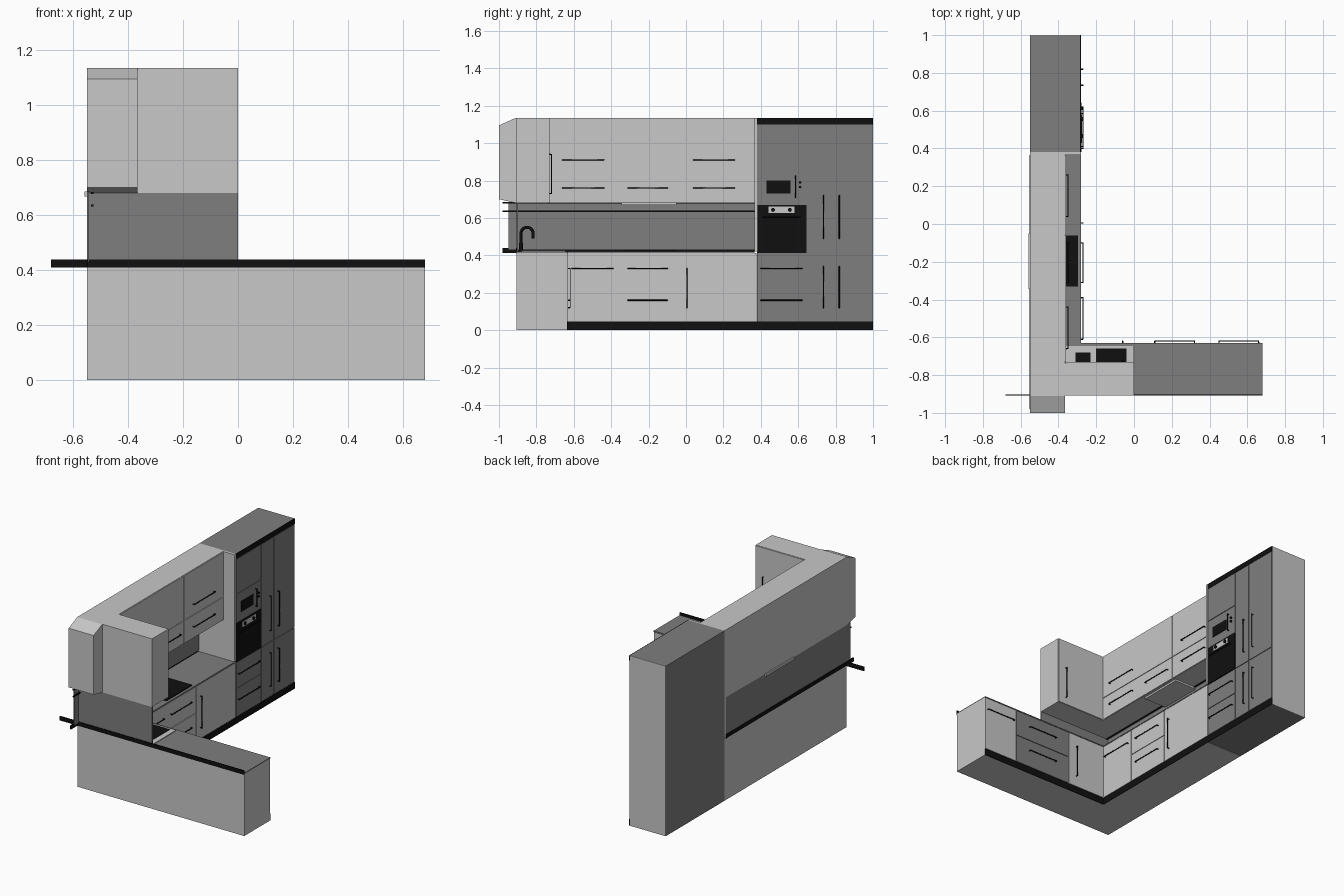
import bpy
import math
from mathutils import Vector

cube = bpy.data.objects.get("Cube")
if cube:
    bpy.data.objects.remove(cube, do_unlink=True)


def material(name, value):
    m = bpy.data.materials.new(name)
    m.use_nodes = True
    color = (value, value, value, 1)
    m.diffuse_color = color
    m.node_tree.nodes["Principled BSDF"].inputs["Base Color"].default_value = color
    return m


LIGHT = material("light grey", 0.58)
DARK = material("dark grey", 0.21)
BLACK = material("black", 0.005)


def mesh_object(name, verts, faces, mat):
    me = bpy.data.meshes.new(name)
    me.from_pydata(verts, [], faces)
    me.materials.append(mat)
    ob = bpy.data.objects.new(name, me)
    bpy.context.collection.objects.link(ob)
    return ob


def prism(name, x, profile, mat):
    """Extrude a (y, z) profile along x."""
    n = len(profile)
    verts = [(px, y, z) for px in x for y, z in profile]
    faces = [(i, (i + 1) % n, n + (i + 1) % n, n + i) for i in range(n)]
    faces += [tuple(reversed(range(n))), tuple(range(n, 2 * n))]
    return mesh_object(name, verts, faces, mat)


def box(name, x, y, z, mat):
    return prism(name, x, [(y[0], z[0]), (y[1], z[0]), (y[1], z[1]), (y[0], z[1])], mat)


def tube(name, points, radius, mat):
    cu = bpy.data.curves.new(name, "CURVE")
    cu.dimensions = "3D"
    cu.bevel_depth = radius
    cu.bevel_resolution = 2
    cu.use_fill_caps = True
    sp = cu.splines.new("POLY")
    sp.points.add(len(points) - 1)
    for p, co in zip(sp.points, points):
        p.co = (*co, 1)
    cu.materials.append(mat)
    ob = bpy.data.objects.new(name, cu)
    bpy.context.collection.objects.link(ob)
    return ob


def handle(name, a, b, out):
    """Bar between a and b standing off the door, with two feet."""
    a, b, out = Vector(a), Vector(b), Vector(out) * 0.011
    tube(name, [a, a + out, b + out, b], 0.0035, BLACK)


GAP = 0.002
X_OUT, Y_OUT = (1, 0, 0), (0, 1, 0)


def door_x(name, x, y, z, mat):
    """Thin front facing +x."""
    box(name, (x - 0.006, x), (y[0] + GAP, y[1] - GAP), (z[0] + GAP, z[1] - GAP), mat)


def door_y(name, y, x, z, mat):
    """Thin front facing +y."""
    box(name, (x[0] + GAP, x[1] - GAP), (y - 0.006, y), (z[0] + GAP, z[1] - GAP), mat)


FX, FY = -0.28, -0.63      # front planes of the two base runs
TOP, PLINTH = 0.42, 0.045

# Base cabinets, plinths and worktops
box("base_main", (-0.55, FX - 0.005), (FY - 0.005, 0.378), (0, 0.413), LIGHT)
box("base_return", (-0.55, 0.68), (-0.905, FY - 0.005), (0, 0.413), LIGHT)
box("plinth_main", (FX - 0.005, FX - 0.001), (FY, 1.0), (0, PLINTH), BLACK)
box("plinth_return", (FX, 0.68), (FY - 0.005, FY - 0.001), (0, PLINTH), BLACK)
box("worktop_main", (-0.55, FX), (FY, 0.365), (0.413, TOP), DARK)
box("worktop_return", (-0.55, 0.68), (-0.905, FY), (0.413, TOP), DARK)

# Black edging strips along the outer sides of the worktop
box("edge_strip_front", (-0.68, 0.68), (-0.909, -0.903), (0.41, 0.438), BLACK)
box("edge_strip_side", (-0.553, -0.546), (-0.98, 0.365), (0.412, 0.438), BLACK)

# Main run fronts
BASE = (PLINTH, 0.413)
door_x("base_door_corner", FX, (FY, -0.36), BASE, LIGHT)
for z in ((PLINTH, 0.235), (0.235, 0.413)):
    door_x("base_drawer", FX, (-0.36, -0.04), z, LIGHT)
door_x("base_door_end", FX, (-0.04, 0.378), BASE, LIGHT)
for y0, y1, z in ((-0.61, -0.39, 0.33), (-0.31, -0.1, 0.33), (-0.31, -0.1, 0.16)):
    handle("base_handle", (FX, y0, z), (FX, y1, z), X_OUT)
handle("base_handle_upright", (FX, 0.005, 0.12), (FX, 0.005, 0.33), X_OUT)

# Return run fronts
door_y("return_door_end", FY, (0.43, 0.68), BASE, LIGHT)
for z in ((PLINTH, 0.235), (0.235, 0.413)):
    door_y("return_drawer", FY, (0, 0.43), z, DARK)
door_y("return_door_corner", FY, (FX, 0), BASE, LIGHT)
for x0, x1, z in ((0.45, 0.66, 0.33), (0.11, 0.32, 0.33), (0.11, 0.32, 0.16)):
    handle("return_handle", (x0, FY, z), (x1, FY, z), Y_OUT)
handle("return_handle_upright", (-0.06, FY, 0.12), (-0.06, FY, 0.33), Y_OUT)

# Backsplashes with rails
box("backsplash_side", (-0.55, -0.543), (-0.95, 0.365), (0.43, 0.685), DARK)
box("backsplash_front", (-0.545, 0), (-0.906, -0.899), (TOP, 0.685), DARK)
for z in (0.635, 0.68):
    box("rail", (-0.535, -0.527), (-0.98, 0.365), (z - 0.004, z + 0.004), BLACK)

# Wall cabinets, the long one with a sloping front end
prism("wall_cabinet_long", (-0.55, -0.366),
      [(-1, 0.70), (-0.91, 0.68), (0.365, 0.68), (0.365, 1.135), (-0.91, 1.135), (-1, 1.095)], LIGHT)
box("wall_cabinet_return", (-0.366, 0), (-0.907, -0.735), (0.68, 1.135), LIGHT)
door_y("wall_door_return", -0.73, (-0.36, 0), (0.68, 1.135), LIGHT)
handle("wall_handle_return", (-0.06, -0.73, 0.73), (-0.06, -0.73, 0.94), Y_OUT)
for y in ((-0.73, -0.06), (-0.06, 0.365)):
    for z in ((0.68, 0.835), (0.835, 1.135)):
        door_x("wall_door", -0.36, y, z, LIGHT)
for y0, y1, z in ((-0.66, -0.44, 0.91), (-0.66, -0.44, 0.76), (-0.31, -0.1, 0.76),
                  (0.04, 0.26, 0.91), (0.04, 0.26, 0.76)):
    handle("wall_handle", (-0.36, y0, z), (-0.36, y1, z), X_OUT)

# Extractor hood and hob
box("hood", (-0.558, -0.38), (-0.345, -0.05), (0.668, 0.685), LIGHT)
box("hob", (-0.5, -0.297), (-0.33, -0.06), (TOP, 0.426), BLACK)

# Sink with two bowls and an arched tap
box("sink", (-0.36, -0.005), (-0.88, -0.645), (TOP, 0.425), LIGHT)
box("bowl_small", (-0.31, -0.23), (-0.83, -0.68), (TOP, 0.427), BLACK)
box("bowl_large", (-0.2, -0.04), (-0.85, -0.66), (TOP, 0.427), BLACK)
arch = [(-0.215, -0.85 - 0.033 * math.cos(t * math.pi / 10), 0.515 + 0.035 * math.sin(t * math.pi / 10))
        for t in range(11)]
tube("tap", [(-0.215, -0.883, TOP)] + arch + [(-0.215, -0.817, 0.49)], 0.008, BLACK)
tube("tap_base", [(-0.215, -0.883, TOP), (-0.215, -0.883, 0.465)], 0.011, BLACK)

# Tall cabinet with light side panels
box("tall_body", (-0.55, FX - 0.005), (0.38, 0.996), (0, 1.135), DARK)
box("tall_panel_near", (-0.55, FX), (0.365, 0.38), (TOP, 1.135), LIGHT)
box("tall_panel_far", (-0.55, FX - 0.005), (0.996, 1.0), (0, 1.135), LIGHT)
box("tall_top_strip", (FX - 0.005, FX), (0.38, 1.0), (1.1, 1.135), BLACK)
for z in ((PLINTH, 0.235), (0.235, 0.41)):
    door_x("tall_drawer", FX, (0.38, 0.645), z, DARK)
for z in ((0.67, 0.865), (0.865, 1.1)):
    door_x("tall_panel", FX, (0.38, 0.645), z, DARK)
for y in ((0.645, 0.778), (0.778, 1.0)):
    for z in ((PLINTH, 0.41), (0.41, 1.1)):
        door_x("tall_door", FX, y, z, DARK)
for z in (0.16, 0.33):
    handle("tall_drawer_handle", (FX, 0.4, z), (FX, 0.62, z), X_OUT)
for y in (0.735, 0.82):
    for z0, z1 in ((0.12, 0.34), (0.49, 0.72)):
        handle("tall_door_handle", (FX, y, z0), (FX, y, z1), X_OUT)

# Oven
box("oven", (FX - 0.005, FX + 0.003), (0.381, 0.643), (0.412, 0.668), BLACK)
box("oven_control_panel", (FX, FX + 0.005), (0.44, 0.58), (0.625, 0.66), LIGHT)
for y in (0.465, 0.555):
    tube("oven_knob", [(FX, y, 0.643), (FX + 0.012, y, 0.643)], 0.011, BLACK)
handle("oven_handle", (FX, 0.41, 0.603), (FX, 0.61, 0.603), X_OUT)

# Microwave
box("microwave_window", (FX - 0.001, FX + 0.004), (0.43, 0.56), (0.73, 0.8), BLACK)
handle("microwave_handle", (FX, 0.585, 0.71), (FX, 0.585, 0.825), X_OUT)
for z in (0.765, 0.79):
    tube("microwave_knob", [(FX, 0.61, z), (FX + 0.01, 0.61, z)], 0.007, BLACK)
